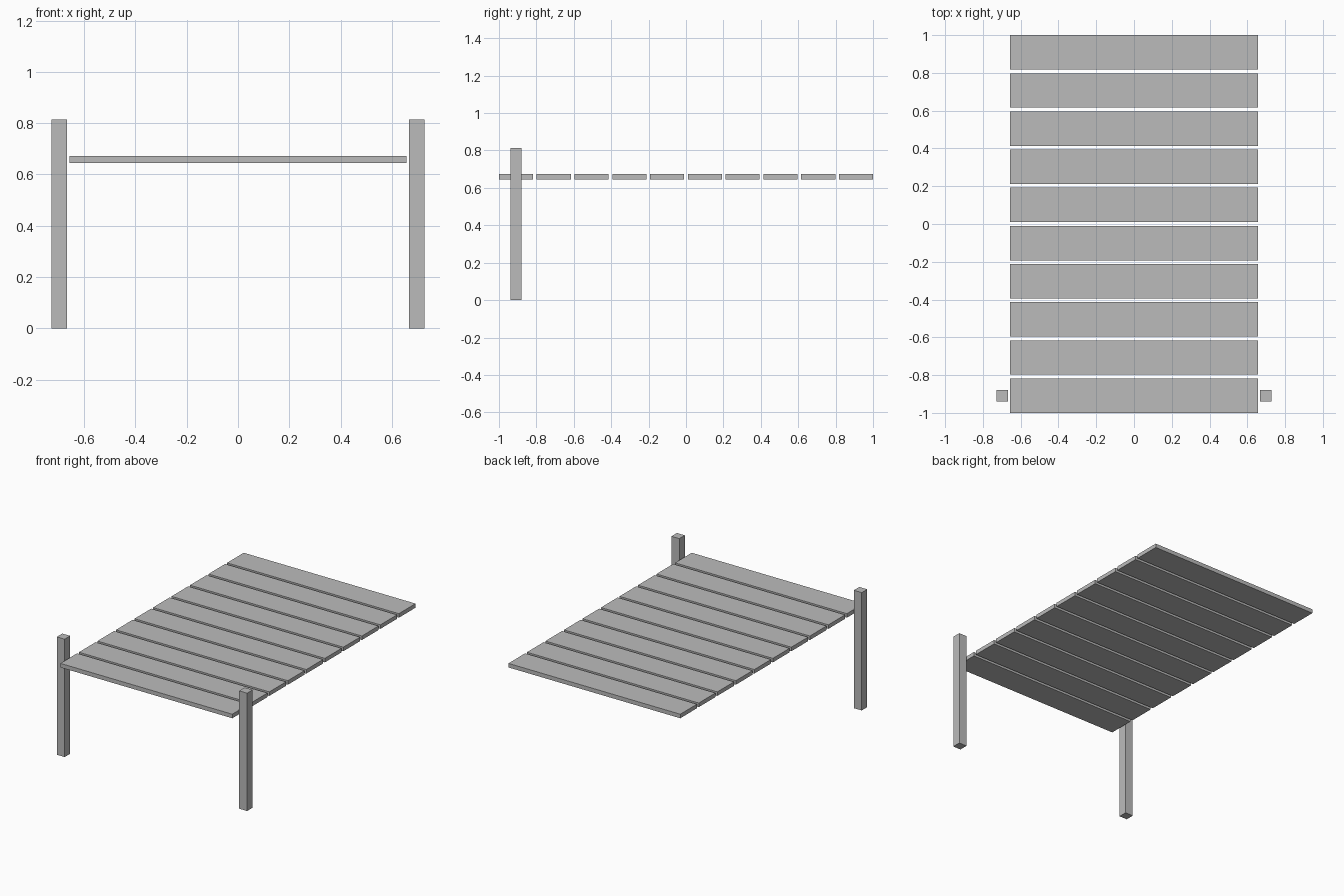
import bpy

cube = bpy.data.objects.get("Cube")
if cube:
    bpy.data.objects.remove(cube, do_unlink=True)

# Single plain grey material
grey = bpy.data.materials.new("plain_grey")
grey.use_nodes = True
colour = (0.5, 0.5, 0.5, 1.0)
grey.diffuse_color = colour
grey.node_tree.nodes["Principled BSDF"].inputs["Base Color"].default_value = colour


def box(name, centre, size):
    """Add a flat-faced box with real dimensions and unit scale."""
    bpy.ops.mesh.primitive_cube_add(size=1, location=centre)
    obj = bpy.context.object
    obj.name = name
    obj.scale = size
    bpy.ops.object.transform_apply(location=False, rotation=False, scale=True)
    obj.data.materials.append(grey)
    return obj


# Deck planks, evenly spaced from front to back
PLANKS = 10
DEPTH = 0.182
pitch = (2 - DEPTH) / (PLANKS - 1)
for i in range(PLANKS):
    y = -1 + DEPTH / 2 + i * pitch
    box(f"plank_{i + 1}", (0, y, 0.659), (1.313, DEPTH, 0.028))

# Square mooring posts beside the front plank
POST_HEIGHT = 0.814
for side, name in ((1, "left_post"), (-1, "right_post")):
    box(name, (side * 0.697, -0.909, POST_HEIGHT / 2), (0.06, 0.06, POST_HEIGHT))
